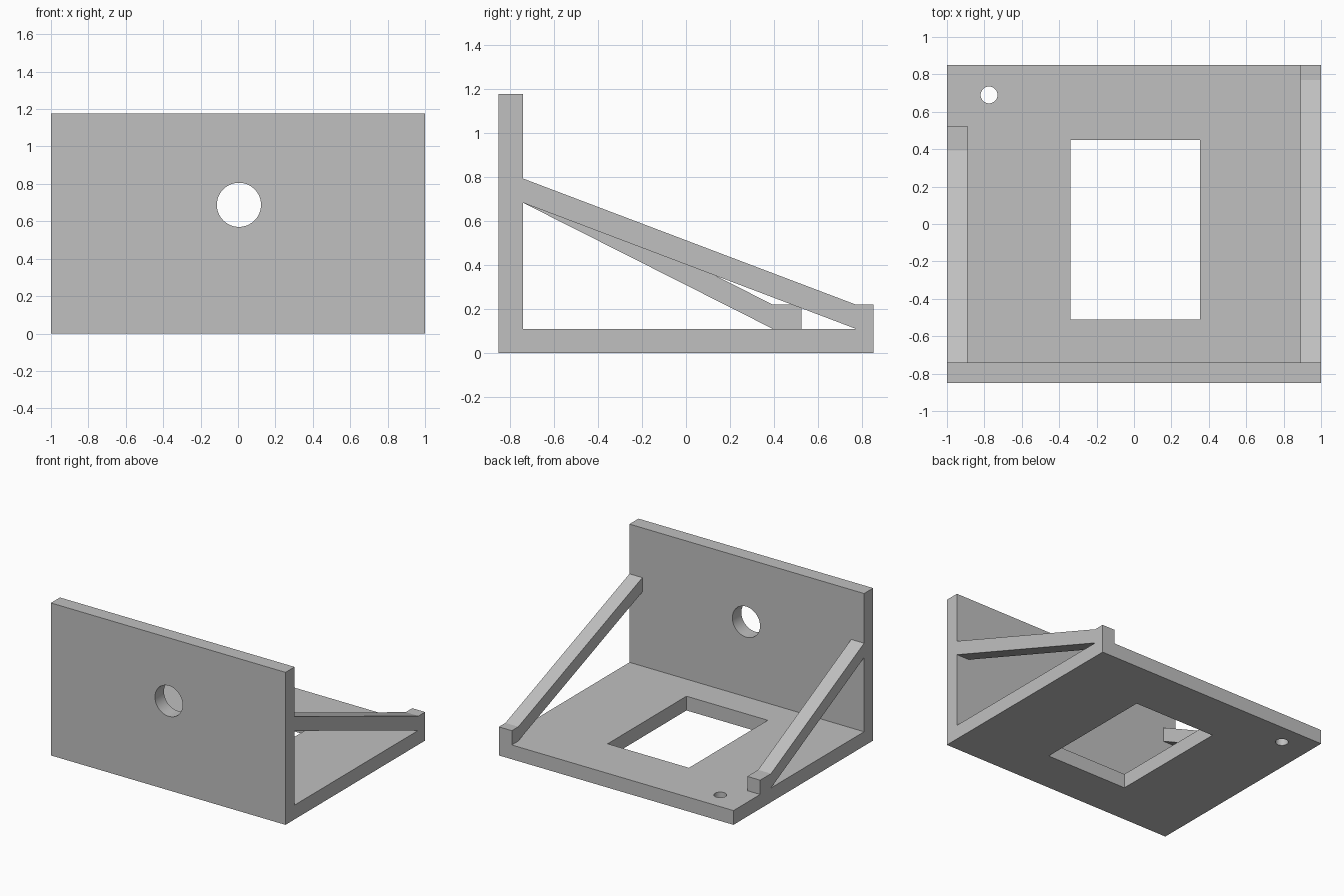
import bpy
import bmesh
from math import radians
from mathutils import Matrix

cube = bpy.data.objects.get("Cube")
if cube:
    bpy.data.objects.remove(cube, do_unlink=True)

grey = bpy.data.materials.new("light grey")
grey.use_nodes = True
colour = (0.53, 0.53, 0.53, 1)
grey.diffuse_color = colour
grey.node_tree.nodes["Principled BSDF"].inputs["Base Color"].default_value = colour

# Main sizes
WALL_Y, BACK = -0.74, 0.85
FLOOR_Z, TOP = 0.11, 1.175
BRACE_W = 0.11


def finish(name, bm):
    bmesh.ops.recalc_face_normals(bm, faces=bm.faces)
    mesh = bpy.data.meshes.new(name)
    bm.to_mesh(mesh)
    bm.free()
    mesh.materials.append(grey)
    obj = bpy.data.objects.new(name, mesh)
    bpy.context.collection.objects.link(obj)
    return obj


def prism(name, profile, x0, x1):
    """Extrude a y-z profile from x0 to x1."""
    bm = bmesh.new()
    face = bm.faces.new([bm.verts.new((x0, y, z)) for y, z in profile])
    moved = bmesh.ops.extrude_face_region(bm, geom=[face])["geom"]
    verts = [v for v in moved if isinstance(v, bmesh.types.BMVert)]
    bmesh.ops.translate(bm, vec=(x1 - x0, 0, 0), verts=verts)
    return finish(name, bm)


def cylinder(name, centre, radius, rotation):
    bm = bmesh.new()
    bmesh.ops.create_cone(bm, cap_ends=True, segments=64, radius1=radius, radius2=radius,
                          depth=0.4, matrix=Matrix.Translation(centre) @ rotation)
    return finish(name, bm)


def brace(name, foot_y, end_y, x0, x1):
    """Sloping bar from the wall to a small block on the floor."""
    high, t = 0.682, BRACE_W
    return prism(name, [(WALL_Y, high + t), (foot_y, FLOOR_Z + t), (end_y, FLOOR_Z + t),
                        (end_y, FLOOR_Z), (foot_y, FLOOR_Z), (WALL_Y, high)], x0, x1)


# Upright wall and floor in one L-shaped piece
bracket = prism("bracket", [(-BACK, 0), (BACK, 0), (BACK, FLOOR_Z), (WALL_Y, FLOOR_Z),
                            (WALL_Y, TOP), (-BACK, TOP)], -1, 1)

# Openings: round wall hole, small floor hole, rectangular floor window
cutters = [
    cylinder("wall_hole_cutter", (0.005, -0.8, 0.688), 0.118, Matrix.Rotation(radians(90), 4, "X")),
    cylinder("floor_hole_cutter", (-0.775, 0.69, 0.05), 0.045, Matrix.Identity(4)),
    prism("window_cutter", [(-0.51, -0.1), (0.45, -0.1), (0.45, 0.3), (-0.51, 0.3)], -0.34, 0.353),
]
bpy.context.view_layer.objects.active = bracket
for cutter in cutters:
    cutter.hide_render = True
    mod = bracket.modifiers.new(cutter.name, "BOOLEAN")
    mod.operation = "DIFFERENCE"
    mod.solver = "EXACT"
    mod.object = cutter
    bpy.ops.object.modifier_apply(modifier=mod.name)
    bpy.data.objects.remove(cutter, do_unlink=True)

# Smooth hole walls, sharp corners
bpy.ops.object.select_all(action="DESELECT")
bracket.select_set(True)
bpy.ops.object.shade_smooth_by_angle(angle=radians(30))

# Side braces; the right one ends short of the back edge
brace("left_brace", 0.77, BACK, 1 - BRACE_W, 1)
brace("right_brace", 0.393, 0.525, -1, BRACE_W - 1)
